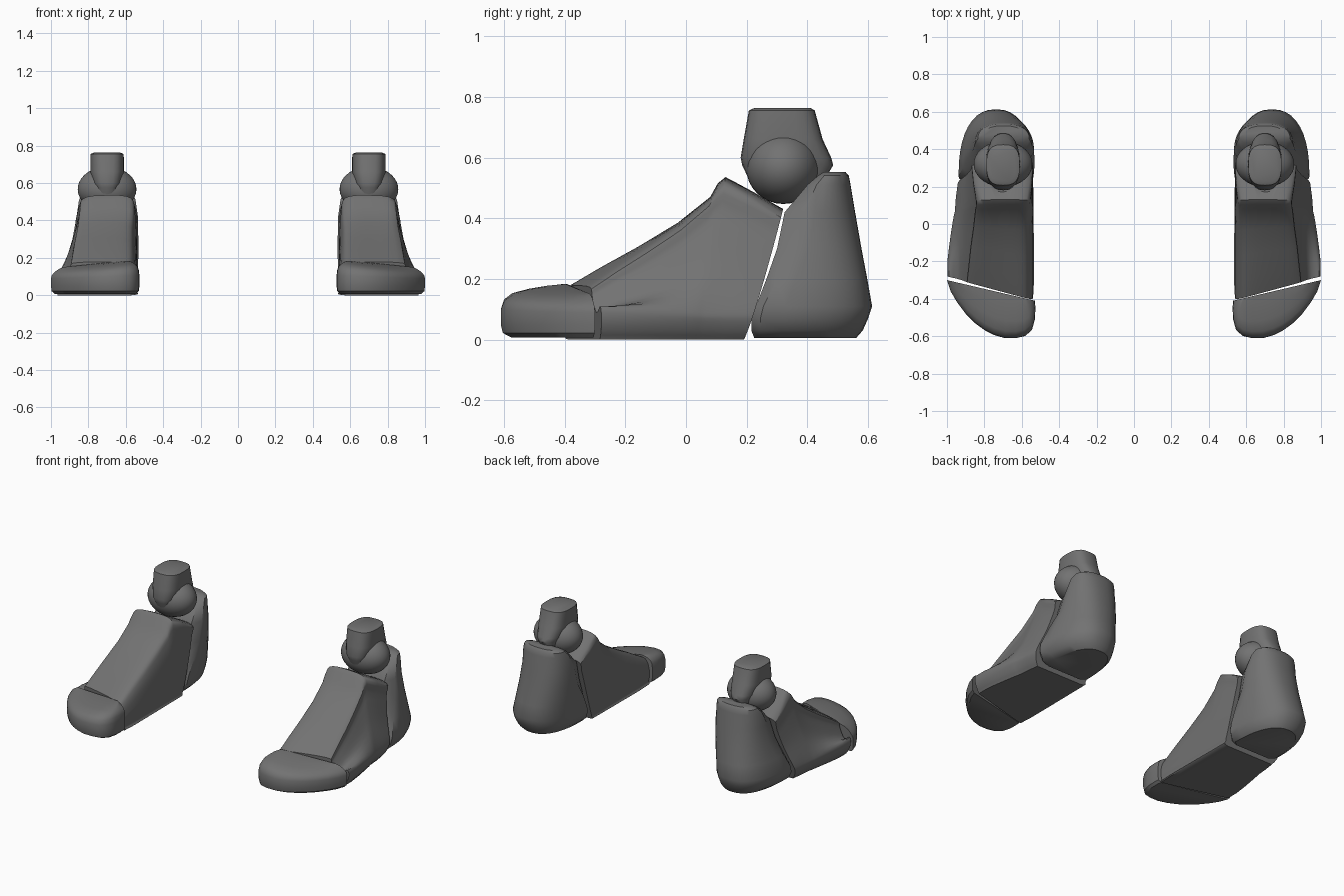
import bpy, bmesh, math
from mathutils import Vector

if "Cube" in bpy.data.objects:
    bpy.data.objects.remove(bpy.data.objects["Cube"])

grey = bpy.data.materials.new("dark_grey")
grey.diffuse_color = (0.17, 0.17, 0.17, 1)
grey.use_nodes = True
grey.node_tree.nodes["Principled BSDF"].inputs["Base Color"].default_value = grey.diffuse_color


def lerp(a, b, t):
    return a + (b - a) * t


def spline(pts, n=4):
    """Closed smooth curve through 2D points."""
    out, m = [], len(pts)
    for i in range(m):
        p0, p1, p2, p3 = (Vector(pts[(i + k) % m]) for k in (-1, 0, 1, 2))
        for j in range(n):
            t = j / n
            out.append(p1 + 0.5 * t * ((p2 - p0) + t * ((2 * p0 - 5 * p1 + 4 * p2 - p3)
                       + t * (3 * p1 - p0 - 3 * p2 + p3))))
    return out


def finish(obj, cutter=None):
    """Colour, optional recess, smooth shading and mirroring to the other foot."""
    obj.data.materials.append(grey)
    bpy.ops.object.select_all(action='DESELECT')
    obj.select_set(True)
    bpy.context.view_layer.objects.active = obj
    if cutter:
        mod = obj.modifiers.new("recess", 'BOOLEAN')
        mod.operation, mod.object, mod.solver = 'DIFFERENCE', cutter, 'EXACT'
        bpy.ops.object.modifier_apply(modifier=mod.name)
    bpy.ops.object.shade_smooth_by_angle(angle=math.radians(38))
    obj.modifiers.new("other_foot", 'MIRROR').use_clip = False


def loft(name, rings, cutter=None):
    bm = bmesh.new()
    loops = [[bm.verts.new(p) for p in r] for r in rings]
    for a, b in zip(loops, loops[1:]):
        for i in range(len(a)):
            j = (i + 1) % len(a)
            bm.faces.new((a[i], a[j], b[j], b[i]))
    bm.faces.new(loops[0][::-1])
    bm.faces.new(loops[-1])
    bmesh.ops.recalc_face_normals(bm, faces=bm.faces)
    me = bpy.data.meshes.new(name)
    bm.to_mesh(me)
    bm.free()
    obj = bpy.data.objects.new(name, me)
    bpy.context.collection.objects.link(obj)
    finish(obj, cutter)
    return obj


def ellipsoid(name, loc, size):
    bm = bmesh.new()
    bmesh.ops.create_uvsphere(bm, u_segments=32, v_segments=18, radius=1)
    for v in bm.verts:
        # poles point sideways
        x, y, z = v.co
        v.co = (loc[0] + z * size[0], loc[1] + x * size[1], loc[2] + y * size[2])
    bmesh.ops.recalc_face_normals(bm, faces=bm.faces)
    me = bpy.data.meshes.new(name)
    bm.to_mesh(me)
    bm.free()
    obj = bpy.data.objects.new(name, me)
    bpy.context.collection.objects.link(obj)
    return obj


# Ankle ball and the hidden cutter that hollows the collar
finish(ellipsoid("ankle_ball", (0.70, 0.32, 0.567), (0.157, 0.122, 0.12)))
cutter = ellipsoid("collar_cutter", (0.705, 0.325, 0.56), (0.125, 0.165, 0.135))
cutter.hide_render = True
cutter.hide_viewport = False

# Foot shell: y bottom, y top, top z, inner x, outer x, top inner x, top outer x, slant
stations = [
    (-0.335, -0.345, 0.178, 0.545, 0.995, 0.60, 0.88, 0.27),
    (-0.25, -0.25, 0.24, 0.54, 0.995, 0.60, 0.87, 0.22),
    (-0.15, -0.14, 0.307, 0.54, 0.985, 0.595, 0.86, 0.14),
    (-0.07, -0.02, 0.385, 0.54, 0.975, 0.59, 0.845, 0.06),
    (0.0, 0.08, 0.47, 0.54, 0.965, 0.58, 0.835, 0),
    (0.03, 0.105, 0.515, 0.54, 0.96, 0.58, 0.83, 0),
    (0.05, 0.13, 0.535, 0.54, 0.955, 0.575, 0.83, 0),
    (0.12, 0.225, 0.485, 0.54, 0.95, 0.56, 0.845, 0),
    (0.19, 0.32, 0.43, 0.54, 0.94, 0.555, 0.855, 0)]
rings = []
for yb, yt, zt, xi, xo, ti, to, sl in stations:
    sec = spline([(xi + 0.03, 0), (xi + 0.003, 0.025), (xi, 0.08), (xi, 0.5 * zt),
                  (lerp(ti, xi, 0.7), 0.82 * zt), (ti, 0.975 * zt),
                  (lerp(ti, to, 0.5), zt), (to, 0.965 * zt),
                  (lerp(to, xo, 0.15), 0.8 * zt), (lerp(to, xo, 0.5), 0.5 * zt),
                  (xo - 0.005, 0.11), (xo, 0.06), (xo - 0.03, 0.005), (xo - 0.07, 0)])
    rings.append([(x, lerp(yb, yt, (max(z, 0) / zt) ** 0.85) + sl * (x - 0.77), max(z, 0))
                  for x, z in sec])
loft("foot_shell", rings, cutter)

# Toe cap: plan outline measured from the slanted rear edge
back_a, back_b = Vector((0.53, -0.41)), Vector((1.0, -0.30))
along = (back_b - back_a).normalized()
mid = (back_a + back_b) / 2
front = [(0.527, -0.45), (0.53, -0.51), (0.545, -0.565), (0.58, -0.598), (0.63, -0.61),
         (0.69, -0.61), (0.75, -0.593), (0.80, -0.567), (0.85, -0.53), (0.90, -0.48),
         (0.945, -0.42), (0.98, -0.36)]
outline = [back_a] + [Vector(p) for p in front] + [back_b]
rings = []
# z, depth scale, width scale, drop towards the outer side
for z, depth, width, drop in [(0.008, 0.86, 0.92, 0), (0.022, 0.97, 0.985, 0),
                              (0.05, 1, 1, 0), (0.105, 0.995, 1, 0.04),
                              (0.135, 0.95, 0.985, 0.08), (0.155, 0.84, 0.95, 0.1),
                              (0.168, 0.6, 0.88, 0.1), (0.178, 0.3, 0.8, 0.1),
                              (0.184, 0.02, 0.7, 0.1)]:
    ring = []
    for p in outline:
        s = (p - mid).dot(along)
        foot = mid + along * s
        q = mid + along * s * width + (p - foot) * depth
        ring.append((q.x, q.y, z - drop * max(0, q.x - 0.6)))
    rings.append(ring)
loft("toe_cap", rings)

# Heel shell: z, front y, bevel y, back y, inner x, outer x
rings = []
for z, yf, yv, yb, xi, xo in [(0.005, 0.225, 0.25, 0.56, 0.575, 0.88),
                              (0.03, 0.215, 0.245, 0.582, 0.55, 0.915),
                              (0.07, 0.215, 0.245, 0.60, 0.54, 0.935),
                              (0.11, 0.23, 0.255, 0.613, 0.537, 0.938),
                              (0.2, 0.265, 0.30, 0.597, 0.533, 0.915),
                              (0.3, 0.30, 0.36, 0.578, 0.533, 0.885),
                              (0.42, 0.325, 0.39, 0.557, 0.535, 0.863),
                              (0.51, 0.40, 0.43, 0.542, 0.548, 0.85),
                              (0.54, 0.435, 0.455, 0.536, 0.56, 0.835),
                              (0.553, 0.455, 0.47, 0.525, 0.59, 0.805)]:
    cx, hx = (xi + xo) / 2, (xo - xi) / 2
    ring = [(xi + 0.03, yf, z)]
    for i in range(21):
        a = math.pi * i / 20
        c, s = math.cos(a), max(0, math.sin(a))
        ring.append((cx - hx * math.copysign(abs(c) ** 0.85, c),
                     yv + (yb - yv) * s ** 0.85, z))
    rings.append(ring + [(xo - 0.03, yf, z)])
loft("heel_shell", rings)

# Shin post: z, half width, front y, back y
rings = []
for z, hx, yf, yb in [(0.50, 0.06, 0.22, 0.44), (0.575, 0.07, 0.185, 0.485),
                      (0.60, 0.082, 0.18, 0.478), (0.66, 0.09, 0.19, 0.45),
                      (0.755, 0.089, 0.207, 0.424), (0.763, 0.07, 0.225, 0.41)]:
    cy, hy = (yf + yb) / 2, (yb - yf) / 2
    ring = []
    for i in range(24):
        a = 2 * math.pi * i / 24
        c, s = math.cos(a), math.sin(a)
        ring.append((0.70 + hx * math.copysign(abs(c) ** 0.7, c),
                     cy + hy * math.copysign(abs(s) ** 0.7, s), z))
    rings.append(ring)
loft("shin_post", rings)
